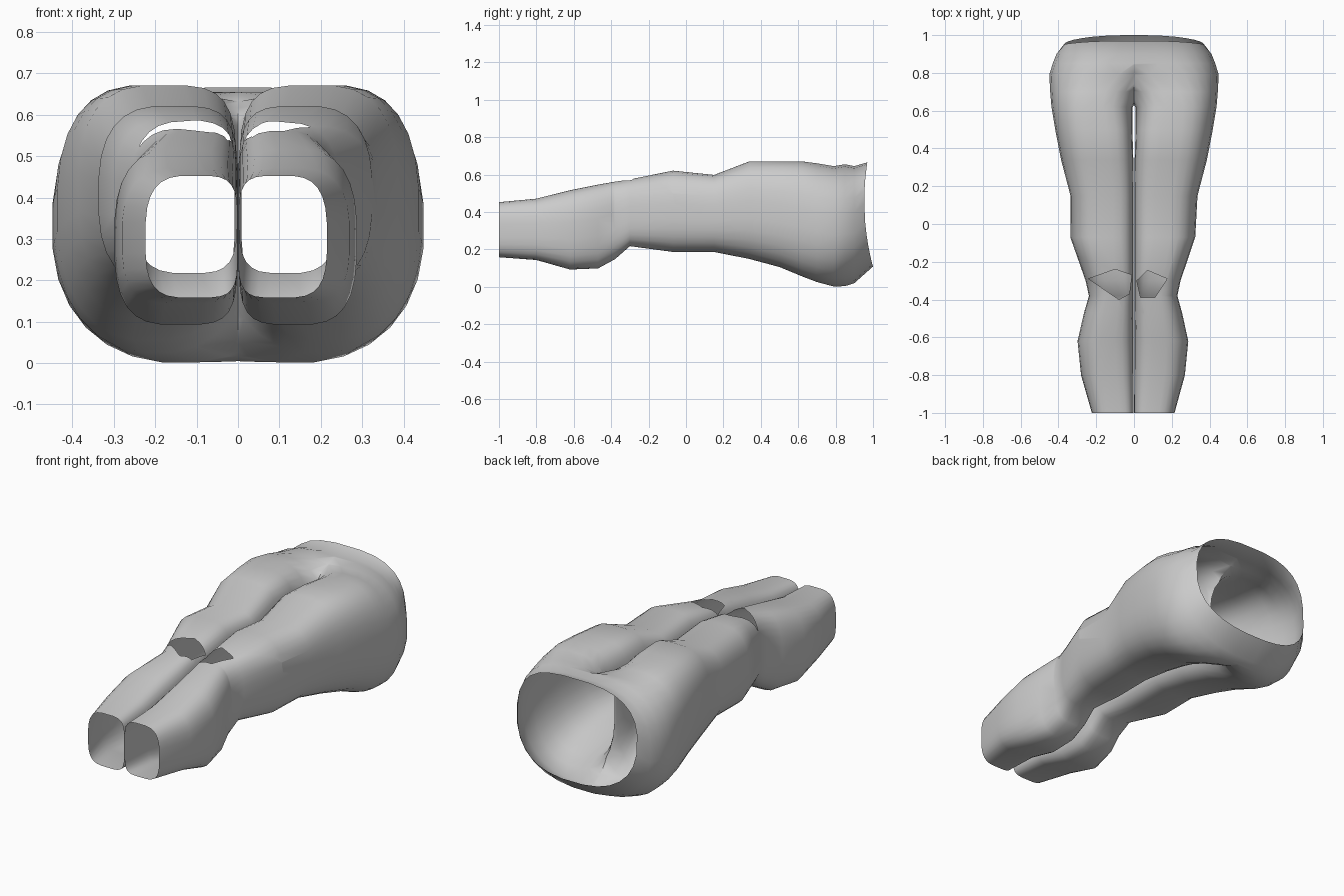
import bpy, bmesh, math
from mathutils import Vector

if "Cube" in bpy.data.objects:
    bpy.data.objects.remove(bpy.data.objects["Cube"])

# Stations along one leg: y, inner x, outer x, bottom z, top z, squareness above, squareness below
STATIONS = [
    (-1.00, 0.001, 0.215, 0.158, 0.453, 3.0, 3.4),
    (-0.80, 0.001, 0.270, 0.143, 0.472, 2.7, 3.2),
    (-0.62, 0.001, 0.288, 0.092, 0.517, 2.6, 3.0),
    (-0.47, 0.001, 0.255, 0.098, 0.547, 2.6, 2.9),
    (-0.38, 0.002, 0.230, 0.147, 0.563, 2.7, 2.9),
    (-0.30, 0.002, 0.247, 0.217, 0.575, 2.7, 2.9),
    (-0.07, 0.001, 0.325, 0.186, 0.622, 2.7, 2.7),
    (0.15, 0.001, 0.337, 0.186, 0.599, 2.8, 2.6),
    (0.34, 0.003, 0.387, 0.148, 0.672, 2.7, 2.5),
    (0.50, 0.008, 0.418, 0.105, 0.672, 2.7, 2.4),
    (0.62, 0.006, 0.438, 0.055, 0.672, 2.6, 2.3),
    (0.70, -0.05, 0.445, 0.024, 0.662, 2.6, 2.3),
    (0.79, -0.17, 0.450, 0.000, 0.647, 2.6, 2.25),
    (0.85, -0.31, 0.432, 0.002, 0.657, 2.7, 2.25),
    (0.90, -0.41, 0.412, 0.018, 0.647, 2.8, 2.35),
    (0.96, -0.367, 0.367, 0.107, 0.667, 2.8, 2.5),
]
SIDES = 28

# Torn knee openings, seen from above, counter-clockwise
KNEE_HOLES = [
    [(-0.24, -0.29), (-0.08, -0.40), (-0.025, -0.37), (-0.012, -0.27), (-0.10, -0.24)],
    [(0.015, -0.30), (0.035, -0.39), (0.11, -0.39), (0.175, -0.29), (0.07, -0.245)],
]


def ring(bm, y, xi, xo, zb, zt, n_top, n_bottom, waist):
    verts = []
    for i in range(SIDES):
        a = 2 * math.pi * (i + 0.5) / SIDES
        c, s = math.cos(a), math.sin(a)
        n = n_top if s > 0 else n_bottom
        if c < 0:  # legs press flat against each other on the inner side
            n += 1.4 if y < 0.55 else 0.7 if y < 0.65 else 0
        c = math.copysign(abs(c) ** (2 / n), c)
        s = math.copysign(abs(s) ** (2 / n), s)
        yy = 0.955 + 0.03 * s * s - 0.015 * s if waist else y
        verts.append(bm.verts.new(((xi + xo) / 2 + c * (xo - xi) / 2, yy,
                                   (zb + zt) / 2 + s * (zt - zb) / 2)))
    return verts


def cut_hole(bm, poly):
    planes = []
    side = 1 if sum(p[0] for p in poly) > 0 else -1

    def inside():
        out = []
        for f in bm.faces:
            c = f.calc_center_median()
            if c.z > 0.4 and c.x * side > 0 and -0.7 < c.y < 0.1 and \
                    all((c - p).dot(nrm) > 0 for p, nrm in planes):
                out.append(f)
        return out

    for (ax, ay), (bx, by) in zip(poly, poly[1:] + poly[:1]):
        p, nrm = Vector((ax, ay, 0)), Vector((ay - by, bx - ax, 0)).normalized()
        faces = inside()
        geom = list({e for f in faces for e in list(f.verts) + list(f.edges)}) + faces
        bmesh.ops.bisect_plane(bm, geom=geom, plane_co=p, plane_no=nrm, dist=1e-5)
        planes.append((p, nrm))
    bmesh.ops.delete(bm, geom=inside(), context='FACES')


# One trouser half: a loft whose inner side crosses the centre above the crotch
bm = bmesh.new()
rings = [ring(bm, *st, st is STATIONS[-1]) for st in STATIONS]
for r0, r1 in zip(rings, rings[1:]):
    for i in range(SIDES):
        j = (i + 1) % SIDES
        bm.faces.new((r0[i], r1[i], r1[j], r0[j]))

# Trim at the centre and mirror to get both legs joined at the seat
bmesh.ops.bisect_plane(bm, geom=bm.verts[:] + bm.edges[:] + bm.faces[:],
                       plane_co=(0, 0, 0), plane_no=(-1, 0, 0), clear_outer=True)
dup = bmesh.ops.duplicate(bm, geom=bm.verts[:] + bm.edges[:] + bm.faces[:])["geom"]
bmesh.ops.scale(bm, vec=(-1, 1, 1), verts=[v for v in dup if isinstance(v, bmesh.types.BMVert)])
bmesh.ops.reverse_faces(bm, faces=[f for f in dup if isinstance(f, bmesh.types.BMFace)])
bmesh.ops.remove_doubles(bm, verts=[v for v in bm.verts if abs(v.co.x) < 1e-4], dist=1e-4)

# Left shin is slightly wider
for v in bm.verts:
    if v.co.x < 0 and v.co.y < 0:
        v.co.x *= 1.04

for hole in KNEE_HOLES:
    cut_hole(bm, hole)

bmesh.ops.recalc_face_normals(bm, faces=bm.faces[:])
mesh = bpy.data.meshes.new("trousers")
bm.to_mesh(mesh)
bm.free()
obj = bpy.data.objects.new("trousers", mesh)
bpy.context.collection.objects.link(obj)
bpy.context.view_layer.objects.active = obj
obj.select_set(True)
bpy.ops.object.shade_smooth_by_angle(angle=math.radians(50))
